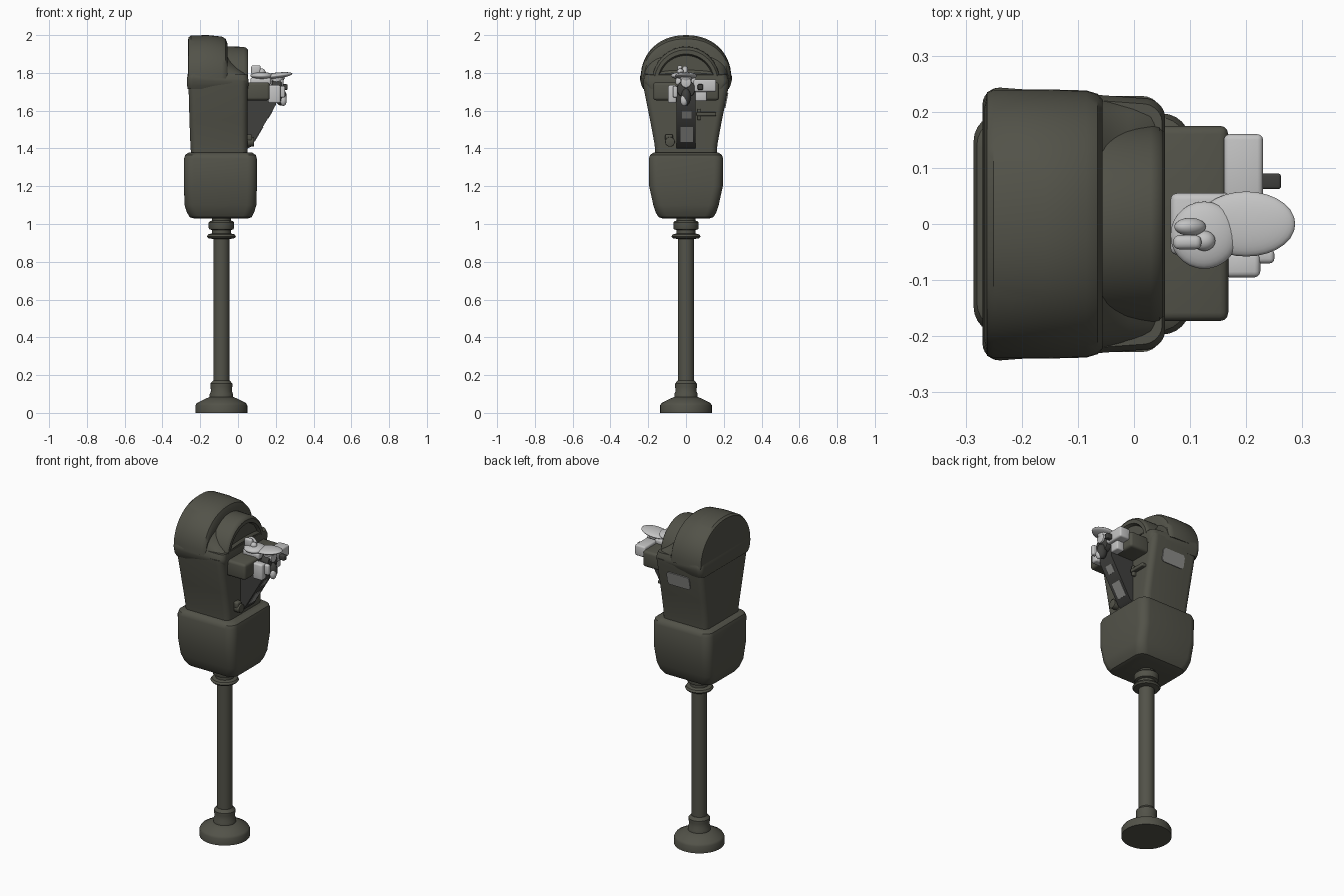
import bpy, bmesh, math
from mathutils import Vector, Matrix

if "Cube" in bpy.data.objects:
    bpy.data.objects.remove(bpy.data.objects["Cube"])

def mat(name, c):
    m = bpy.data.materials.new(name)
    m.diffuse_color = (*c, 1)
    m.use_nodes = True
    m.node_tree.nodes["Principled BSDF"].inputs["Base Color"].default_value = m.diffuse_color
    return m

OLIVE = mat("olive_grey_paint", (0.085, 0.085, 0.066))
DARK = mat("dark_grey_metal", (0.05, 0.05, 0.047))
SILVER = mat("silver_metal", (0.55, 0.55, 0.55))
LABEL = mat("grey_label", (0.26, 0.26, 0.25))

def finish(name, bm, m, angle=35):
    bmesh.ops.recalc_face_normals(bm, faces=bm.faces)
    me = bpy.data.meshes.new(name)
    bm.to_mesh(me)
    bm.free()
    me.materials.append(m)
    for p in me.polygons:
        p.use_smooth = True
    me.set_sharp_from_angle(angle=math.radians(angle))
    ob = bpy.data.objects.new(name, me)
    bpy.context.collection.objects.link(ob)
    return ob

def bevel(bm, w, seg=3, min_angle=0.5):
    es = [e for e in bm.edges if len(e.link_faces) == 2 and e.calc_face_angle(0) > min_angle]
    bmesh.ops.bevel(bm, geom=es, offset=w, segments=seg, profile=0.5, affect='EDGES', clamp_overlap=True)

def loft(rings):
    """Skin closed rings of equal point count and cap both ends."""
    bm = bmesh.new()
    vs = [[bm.verts.new(p) for p in r] for r in rings]
    n = len(vs[0])
    for a, b in zip(vs, vs[1:]):
        for i in range(n):
            bm.faces.new((a[i], a[(i + 1) % n], b[(i + 1) % n], b[i]))
    bm.faces.new(vs[0])
    bm.faces.new(vs[-1])
    return bm

def rounded_ring(x0, x1, hy, z, r, k=6):
    pts = []
    for cx, cy, a0 in ((x1 - r, hy - r, 0), (x0 + r, hy - r, 90), (x0 + r, r - hy, 180), (x1 - r, r - hy, 270)):
        for i in range(k + 1):
            a = math.radians(a0 + 90 * i / k)
            pts.append((cx + r * math.cos(a), cy + r * math.sin(a), z))
    return pts

def lathe(name, prof, cx, m, n=40):
    rings = [[(cx + r * math.cos(2 * math.pi * i / n), r * math.sin(2 * math.pi * i / n), z)
              for i in range(n)] for r, z in prof]
    return finish(name, loft(rings), m)

def box(name, x, y, z, m, w=0.008, mtx=None):
    bm = bmesh.new()
    bmesh.ops.create_cube(bm, size=1)
    for v in bm.verts:
        v.co = Vector([(a + b) / 2 + c * (b - a) for (a, b), c in zip((x, y, z), v.co)])
    if w:
        bevel(bm, w)
    if mtx:
        bm.transform(mtx)
    return finish(name, bm, m)

def cylinder(name, centre, axis, r, d, m, r2=None, w=0.004):
    bm = bmesh.new()
    bmesh.ops.create_cone(bm, cap_ends=True, segments=24, radius1=r, radius2=r if r2 is None else r2, depth=d)
    if w:
        bevel(bm, w, 2, 1.0)
    rot = Vector((0, 0, 1)).rotation_difference(Vector(axis)).to_matrix().to_4x4()
    bm.transform(Matrix.Translation(centre) @ rot)
    return finish(name, bm, m)

def ball(name, centre, size, m, tilt=0):
    bm = bmesh.new()
    bmesh.ops.create_uvsphere(bm, u_segments=28, v_segments=16, radius=1)
    bm.transform(Matrix.Translation(centre) @ Matrix.Rotation(tilt, 4, 'Y') @ Matrix.Diagonal((*size, 1)))
    return finish(name, bm, m, 180)

def arch(x, hw, z0, top, p=2.0, k=28):
    """Arch in the y-z plane with a flat bottom."""
    pts = []
    for i in range(k + 1):
        a = math.pi * i / k
        c, s = math.cos(a), math.sin(a)
        pts.append((x, math.copysign(abs(c) ** (2 / p), c) * hw, z0 + (top - z0) * abs(s) ** (2 / p)))
    return pts

# Post: foot, pole and stacked collars
PX = -0.088
lathe("foot_flange", [(.137, 0), (.137, .04), (.13, .052), (.085, .075), (.06, .085)], PX, OLIVE)
lathe("foot_collar", [(.062, .07), (.062, .1), (.055, .115), (.058, .14), (.058, .155), (.044, .172)], PX, OLIVE)
lathe("pole", [(.043, .05), (.043, .95)], PX, OLIVE)
lathe("neck_rings", [(.043, .92), (.07, .925), (.077, .934), (.07, .945), (.05, .95), (.05, .968), (.064, .972),
                     (.067, .98), (.067, 1.008), (.06, 1.015), (.05, 1.018), (.05, 1.05)], PX, OLIVE)

# Coin vault
secs = [(-.235, .055, .125, 1.03, .05), (-.255, .072, .145, 1.036, .05), (-.27, .085, .16, 1.06, .05),
        (-.283, .097, .173, 1.1, .05), (-.286, .1, .195, 1.2, .05), (-.286, .1, .197, 1.345, .05),
        (-.28, .095, .19, 1.365, .05), (-.262, .075, .172, 1.378, .045)]
finish("coin_vault", loft([rounded_ring(*s) for s in secs]), OLIVE)

# Tapered meter body
secs = [(-.248, .05, .162, 1.36, .035), (-.252, .05, .166, 1.42, .035), (-.257, .05, .19, 1.55, .035),
        (-.262, .05, .226, 1.73, .035), (-.262, .05, .228, 1.76, .035)]
finish("meter_body", loft([rounded_ring(*s) for s in secs]), OLIVE)

# Skirt under the hood
secs = [(-.266, .052, .226, 1.715, .03), (-.27, .055, .236, 1.735, .03), (-.27, .055, .243, 1.765, .03),
        (-.268, .055, .243, 1.785, .03), (-.262, .05, .232, 1.81, .03)]
bm = loft([rounded_ring(*s) for s in secs])
for v in bm.verts:  # the skirt narrows towards the window side
    v.co.y *= 1 - 0.1 * max(0, (v.co.x + .1) / .155)
    if v.co.z > 1.74:
        v.co.z -= 0.02 * (v.co.x + .27) / .32
finish("hood_skirt", bm, OLIVE)

# Hood, sloping shoulder and window dome
hood = [(-.266, .215, 1.965), (-.262, .235, 1.988), (-.25, .24, 1.998), (-.16, .24, 2.0), (-.085, .238, 1.992),
        (-.065, .232, 1.98), (-.056, .222, 1.955)]
finish("hood", loft([arch(x, w, 1.77, t, 2.15) for x, w, t in hood]), OLIVE)
shoulder = [(-.07, .225, 1.92), (-.045, .222, 1.885), (-.01, .216, 1.85), (.03, .21, 1.82), (.045, .2, 1.8)]
finish("hood_shoulder", loft([arch(x, w, 1.76, t, 2.4) for x, w, t in shoulder]), OLIVE)
dome = [(-.08, .182, 1.94), (.03, .18, 1.938), (.045, .176, 1.932), (.052, .168, 1.922), (.052, .15, 1.9),
        (.034, .143, 1.892)]
finish("window_dome", loft([arch(x, w, 1.75, t) for x, w, t in dome]), OLIVE)

# Cross bar housing and sloping coin chute
box("mechanism_bar", (.03, .168), (-.173, .175), (1.655, 1.75), OLIVE, .015)
bm = loft([[(x, y, z) for x, z in ((.04, 1.395), (.07, 1.41), (.2, 1.63), (.2, 1.73), (.04, 1.73))]
           for y in (-.05, .05)])
bevel(bm, .008)
finish("coin_chute", bm, DARK)

# Labels on the chute slope
slope = math.atan2(.22, .13)
for nm, z, h, w in (("lower_chute_label", 1.475, .045, .032), ("upper_chute_label", 1.58, .024, .024)):
    x = .07 + (z - 1.41) * .13 / .22
    T = Matrix.Translation((x, 0.004, z)) @ Matrix.Rotation(-slope, 4, 'Y')
    box(nm, (-h, h), (-w, w), (-.003, .003), LABEL, 0, T)

# Label following the +y flank
bm = loft([rounded_ring(-.175, -.025, .04, z, .018) for z in (-.003, .003)])
tilt = math.atan2(.036, .18)
bm.transform(Matrix.Translation((0, .2135, 1.655)) @ Matrix.Rotation(-math.pi / 2 - tilt, 4, 'X'))
finish("side_label", bm, LABEL)

# Lock and small lever on the window side
cylinder("lock_barrel", (.06, -.085, 1.435), (1, 0, 0), .026, .05, OLIVE)
box("lock_hood", (.04, .075), (-.11, -.07), (1.44, 1.475), OLIVE)
box("small_lever", (.04, .075), (.055, .16), (1.572, 1.592), OLIVE, .005)
box("lever_stop", (.04, .07), (.06, .078), (1.55, 1.61), OLIVE, .005)

# Silver coin plates in front of the bar
box("coin_plate", (.16, .23), (.04, .16), (1.7, 1.765), SILVER, .01)
box("coin_plate_tab", (.16, .21), (.05, .11), (1.65, 1.71), SILVER, .008)
box("return_plate", (.16, .225), (-.095, -.05), (1.64, 1.735), SILVER, .01)
box("return_tab", (.16, .25), (-.07, -.045), (1.67, 1.73), SILVER, .008)
box("slot_pin", (.2, .262), (.062, .09), (1.71, 1.74), DARK, .005)

# Turning handle: flared leaf, hub and dial
ball("handle_leaf", (.2, 0, 1.785), (.088, .058, .016), SILVER, -.12)
cylinder("handle_stem", (.205, 0, 1.755), (.35, 0, 1), .022, .07, SILVER, .036)
ball("handle_base", (.125, -.02, 1.785), (.06, .06, .02), SILVER)
box("handle_bracket", (.065, .175), (-.055, .055), (1.735, 1.775), SILVER, .012)
ball("handle_knuckle", (.1, -.005, 1.815), (.03, .016, .02), SILVER, .5)
ball("handle_knuckle_small", (.125, -.03, 1.805), (.02, .018, .018), SILVER)
box("handle_finger", (.07, .12), (-.045, -.02), (1.79, 1.84), SILVER, .01)
cylinder("dial", (.205, 0, 1.715), (1, 0, 0), .048, .05, DARK)
cylinder("dial_cap", (.225, 0, 1.75), (1, 0, 0), .028, .03, SILVER)
ball("release_knob", (.228, 0, 1.672), (.03, .026, .045), DARK)
ball("release_tip", (.24, -.01, 1.655), (.018, .02, .03), SILVER)
